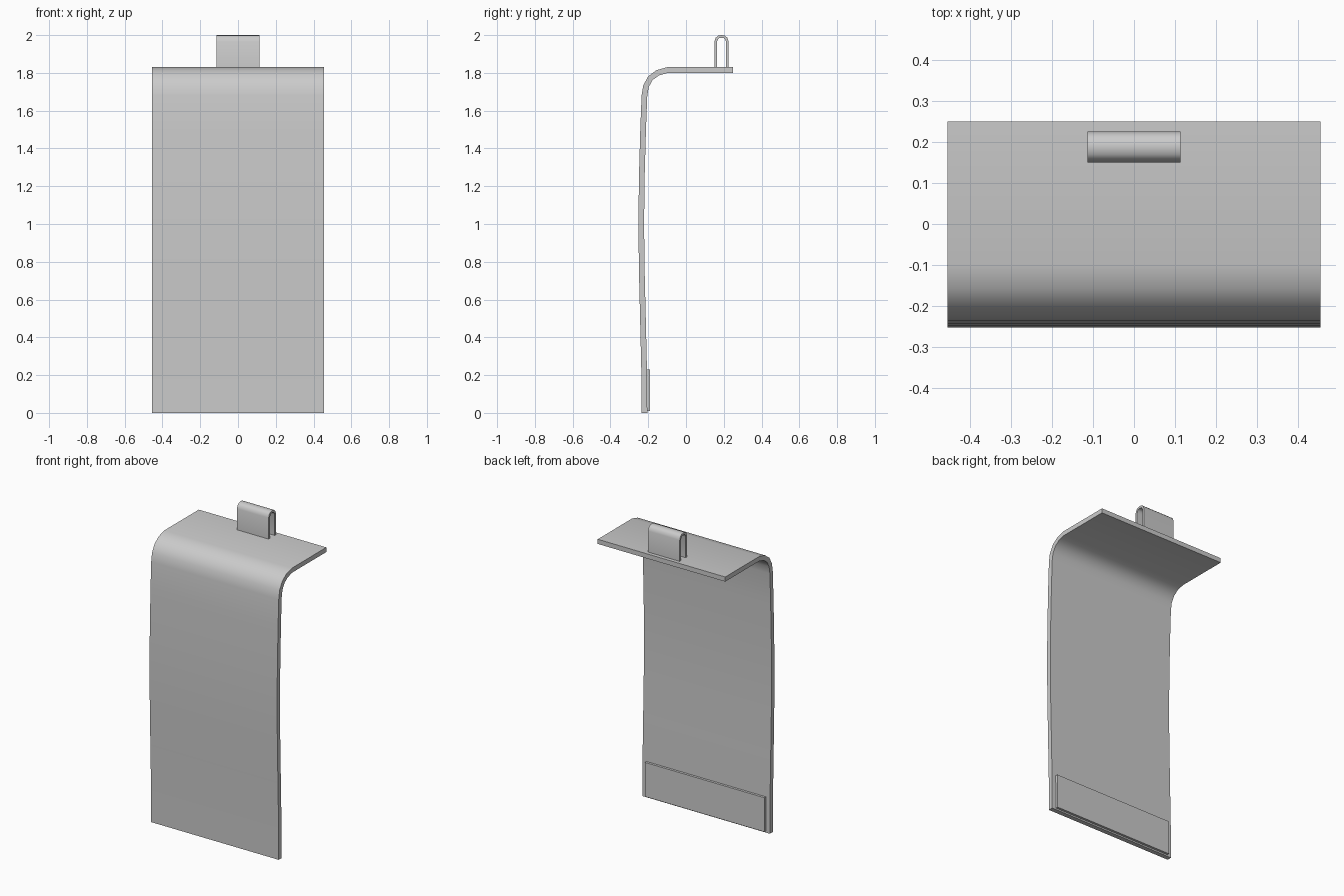
import bpy, bmesh
from mathutils import Vector

if "Cube" in bpy.data.objects:
    bpy.data.objects.remove(bpy.data.objects["Cube"])


def strip(name, path, thickness, half_width):
    """Thicken a (y, z) path to its right-hand side and extrude it along x."""
    pts = [Vector(p) for p in path]
    inner = []
    for i, p in enumerate(pts):
        dirs = []
        if i > 0:
            dirs.append((p - pts[i - 1]).normalized())
        if i < len(pts) - 1:
            dirs.append((pts[i + 1] - p).normalized())
        t = sum(dirs, Vector((0, 0))).normalized()
        n = Vector((t.y, -t.x))
        inner.append(p + n * thickness / t.dot(dirs[0]))
    bm = bmesh.new()
    rings = [[bm.verts.new((x, q.x, q.y)) for q in (pts[i], inner[i])]
             + [bm.verts.new((-x, q.x, q.y)) for q in (inner[i], pts[i])]
             for i, x in enumerate([half_width] * len(pts))]
    for a, b in zip(rings, rings[1:]):
        for k in range(4):
            m = (k + 1) % 4
            bm.faces.new((a[k], a[m], b[m], b[k]))
    bm.faces.new(rings[0])
    bm.faces.new(rings[-1])
    bmesh.ops.recalc_face_normals(bm, faces=bm.faces)
    mesh = bpy.data.meshes.new(name)
    bm.to_mesh(mesh)
    bm.free()
    obj = bpy.data.objects.new(name, mesh)
    bpy.context.collection.objects.link(obj)
    bpy.context.view_layer.objects.active = obj
    obj.select_set(True)
    bpy.ops.object.shade_smooth_by_angle(angle=0.7)
    obj.select_set(False)
    return obj


# Gently bowed panel, bending back into a flat top flap
strip("bent_panel", [(-0.235, 0), (-0.236, 0.2), (-0.243, 0.5), (-0.249, 0.75),
                     (-0.252, 1.0), (-0.249, 1.25), (-0.242, 1.5), (-0.235, 1.68),
                     (-0.226, 1.735), (-0.2, 1.782), (-0.157, 1.814),
                     (-0.1, 1.83), (0.25, 1.83)], 0.03, 0.455)

# Folded hanging loop standing on the flap
strip("hanging_loop", [(0.15, 1.825), (0.15, 1.966), (0.157, 1.986), (0.17, 1.997),
                       (0.188, 2.0), (0.206, 1.997), (0.219, 1.986),
                       (0.226, 1.966), (0.226, 1.825)], 0.014, 0.113)

# Fastening patch on the inside of the lower edge
strip("fastening_patch", [(-0.207, 0.01), (-0.208, 0.23)], 0.017, 0.427)
